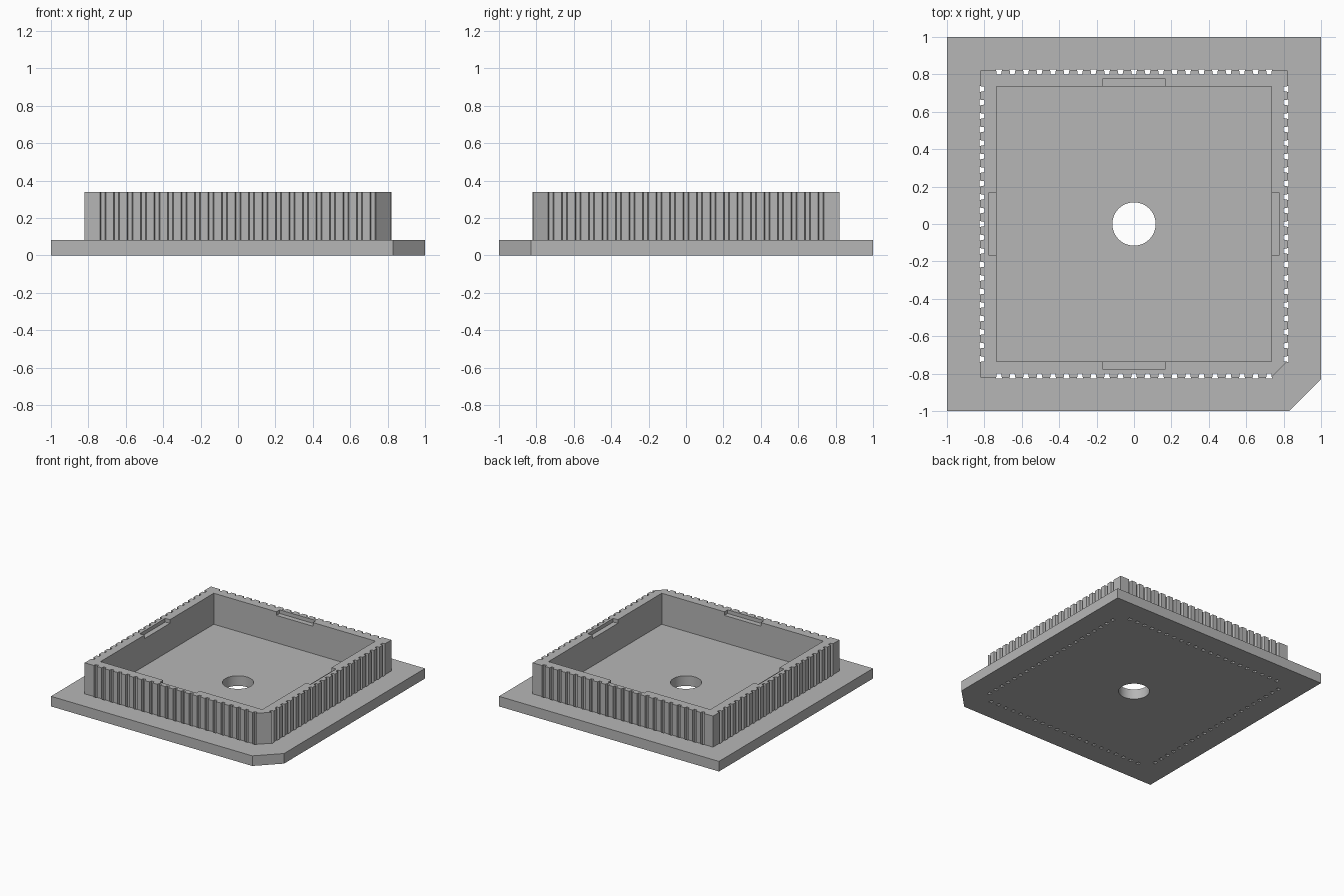
import bpy
import bmesh
from math import pi
from mathutils import Matrix

old = bpy.data.objects.get("Cube")
if old:
    bpy.data.objects.remove(old)

grey = bpy.data.materials.new("light grey")
grey.use_nodes = True
colour = (0.47, 0.47, 0.47, 1)
grey.diffuse_color = colour
grey.node_tree.nodes["Principled BSDF"].inputs["Base Color"].default_value = colour

BASE, TOP = 0.083, 0.338      # plate top, rim top
OUTER, INNER = 0.82, 0.735    # half widths of the rim
PINS, PITCH = 21, 0.0722


def prism(bm, outline, z0, z1, turn=0):
    """Extrude a flat outline from z0 to z1, turned about z."""
    face = bm.faces.new([bm.verts.new((x, y, z0)) for x, y in outline])
    side = bmesh.ops.extrude_face_region(bm, geom=[face])["geom"]
    tops = [v for v in side if isinstance(v, bmesh.types.BMVert)]
    bmesh.ops.translate(bm, verts=tops, vec=(0, 0, z1 - z0))
    verts = tops + list(face.verts)
    bmesh.ops.rotate(bm, verts=verts, cent=(0, 0, 0), matrix=Matrix.Rotation(turn, 3, "Z"))


def finish(name, bm, cutter=False):
    bmesh.ops.recalc_face_normals(bm, faces=bm.faces)
    mesh = bpy.data.meshes.new(name)
    bm.to_mesh(mesh)
    bm.free()
    mesh.materials.append(grey)
    ob = bpy.data.objects.new(name, mesh)
    bpy.context.scene.collection.objects.link(ob)
    ob.hide_render = cutter
    return ob


def cut_square(r, c):
    """Square outline with the front left corner cut off."""
    return [(-r, -r), (r - c, -r), (r, -r + c), (r, r), (-r, r)]


def rect(x0, x1, y0, y1):
    return [(x0, y0), (x1, y0), (x1, y1), (x0, y1)]


def carve(target, cutter):
    mod = target.modifiers.new(cutter.name, "BOOLEAN")
    mod.operation = "DIFFERENCE"
    mod.solver = "EXACT"
    mod.object = cutter


# Flat plate and raised rim, each with one cut corner
bm = bmesh.new()
prism(bm, cut_square(1, 0.17), 0, BASE)
plate = finish("base_plate", bm)
bm = bmesh.new()
prism(bm, cut_square(OUTER, 0.085), BASE, TOP)
rim = finish("socket_rim", bm)

# Square well inside the rim
bm = bmesh.new()
prism(bm, rect(-INNER, INNER, -INNER, INNER), BASE - 0.1, TOP + 0.1)
well = finish("well_cutter", bm, True)

# Shallow notch in the middle of each inner edge
bm = bmesh.new()
for k in range(4):
    prism(bm, rect(-0.165, 0.165, INNER - 0.05, 0.777), TOP - 0.03, TOP + 0.1, k * pi / 2)
notches = finish("notch_cutter", bm, True)

# Round hole through the plate
bm = bmesh.new()
bmesh.ops.create_cone(bm, cap_ends=True, segments=48, radius1=0.116, radius2=0.116, depth=1)
hole = finish("hole_cutter", bm, True)


def pin_slots(name, z0, z1, edge):
    """Tapered pin slots along all four sides."""
    bm = bmesh.new()
    for k in range(4):
        for i in range(PINS):
            x = (i - (PINS - 1) / 2) * PITCH
            slot = [(x - 0.011, 0.798), (x + 0.011, 0.798), (x + 0.016, edge), (x - 0.016, edge)]
            prism(bm, slot, z0, z1, k * pi / 2)
    return finish(name, bm, True)


rim_slots = pin_slots("rim_slot_cutter", BASE - 0.1, TOP + 0.1, OUTER + 0.005)
plate_slots = pin_slots("plate_slot_cutter", -0.1, BASE + 0.1, OUTER + 0.005)

for cutter in (well, notches, rim_slots):
    carve(rim, cutter)
for cutter in (hole, plate_slots):
    carve(plate, cutter)

# Apply the cuts, then remove the cutters
deps = bpy.context.evaluated_depsgraph_get()
for ob in (plate, rim):
    mesh = bpy.data.meshes.new_from_object(ob.evaluated_get(deps))
    ob.modifiers.clear()
    ob.data = mesh
for cutter in (well, notches, hole, rim_slots, plate_slots):
    bpy.data.objects.remove(cutter)

# Smooth the round hole, keep all edges sharp
for ob in (plate, rim):
    bpy.ops.object.select_all(action="DESELECT")
    ob.select_set(True)
    bpy.context.view_layer.objects.active = ob
    bpy.ops.object.shade_smooth_by_angle(angle=pi / 6)
